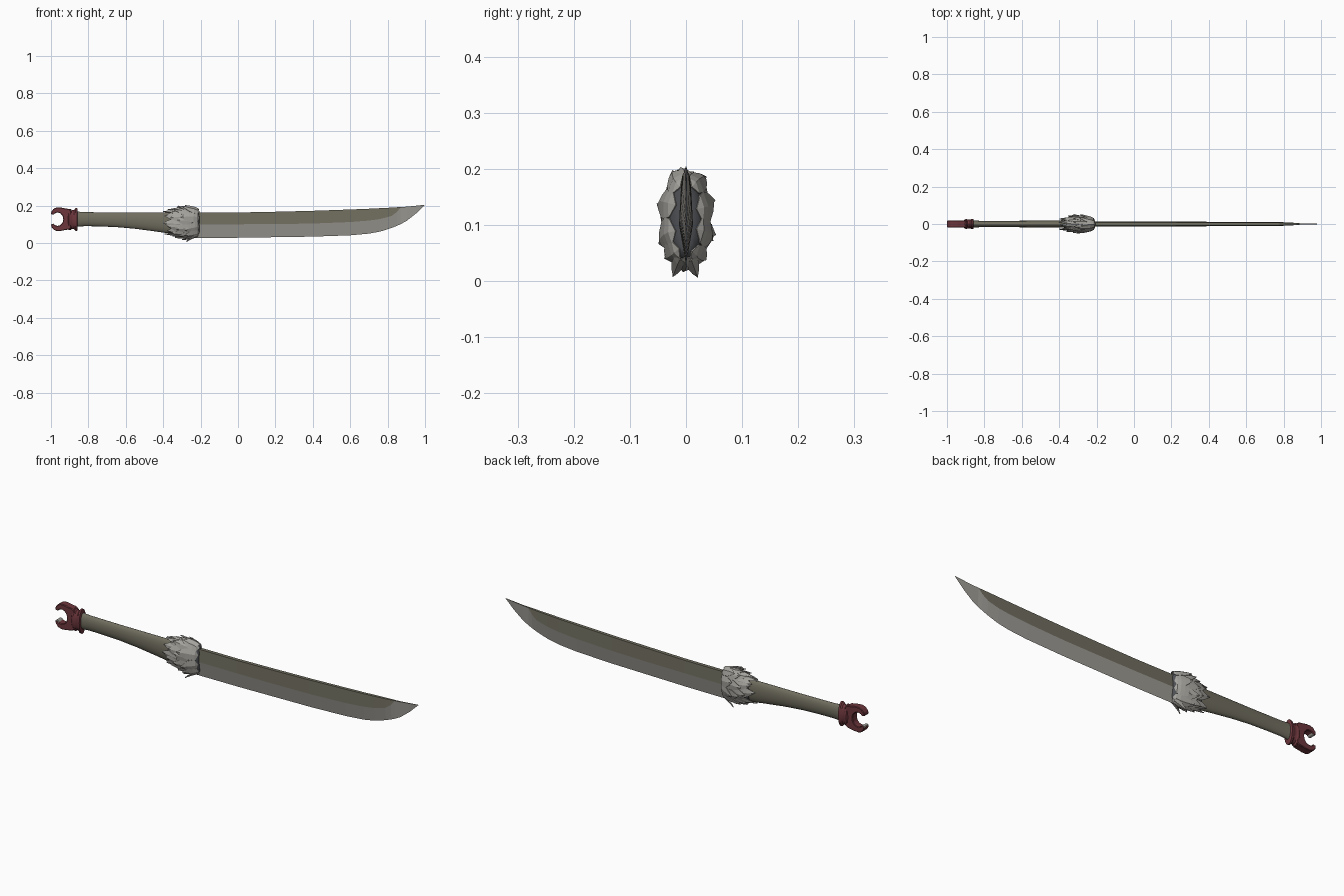
import bpy, bmesh, math, random

if "Cube" in bpy.data.objects:
    bpy.data.objects.remove(bpy.data.objects["Cube"])
random.seed(4)


def mat(name, col):
    m = bpy.data.materials.new(name)
    m.diffuse_color = (*col, 1)
    m.use_nodes = True
    m.node_tree.nodes["Principled BSDF"].inputs["Base Color"].default_value = m.diffuse_color
    return m


STEEL = mat("pale steel", (0.33, 0.32, 0.29))
OLIVE = mat("dark olive", (0.165, 0.157, 0.115))
RED = mat("dark red", (0.15, 0.037, 0.045))
FUR = mat("grey fur", (0.38, 0.37, 0.34))
UNDER = mat("slate underfur", (0.075, 0.08, 0.088))


def finish(bm, name, mats, smooth=None):
    bmesh.ops.recalc_face_normals(bm, faces=bm.faces)
    me = bpy.data.meshes.new(name)
    bm.to_mesh(me)
    bm.free()
    ob = bpy.data.objects.new(name, me)
    bpy.context.collection.objects.link(ob)
    for m in mats:
        me.materials.append(m)
    if smooth:
        bpy.ops.object.select_all(action='DESELECT')
        bpy.context.view_layer.objects.active = ob
        ob.select_set(True)
        bpy.ops.object.shade_smooth_by_angle(angle=math.radians(smooth))
    return ob


def loft(name, stations, material, n=24, smooth=40):
    """Elliptical rings along x: (x, centre z, half height, half depth)."""
    bm = bmesh.new()
    rings = []
    for x, zc, hz, hy in stations:
        rings.append([bm.verts.new((x, hy * math.sin(2 * math.pi * i / n),
                                    zc + hz * math.cos(2 * math.pi * i / n))) for i in range(n)])
    for a, b in zip(rings, rings[1:]):
        for i in range(n):
            bm.faces.new((a[i], a[(i + 1) % n], b[(i + 1) % n], b[i]))
    bm.faces.new(rings[0])
    bm.faces.new(rings[-1])
    return finish(bm, name, [material], smooth)


# blade: x, spine z, ridge z, edge z, spine half depth, ridge half depth
blade = [(-0.26, .163, .100, .027, .009, .0125), (0.0, .163, .100, .028, .009, .0125),
         (0.2, .167, .101, .031, .009, .0125), (0.4, .172, .104, .034, .0085, .012),
         (0.6, .179, .112, .041, .008, .012), (0.7, .183, .120, .050, .0075, .011),
         (0.76, .186, .128, .061, .007, .010), (0.82, .189, .144, .080, .006, .009),
         (0.85, .191, .166, .092, .005, .007), (0.87, .192, .191, .101, .004, .0045),
         (0.90, .194, .193, .117, .003, .0035), (0.95, .199, .198, .156, .002, .0025),
         (0.998, .204, .2035, .202, .0005, .0006)]
bm = bmesh.new()
rings = [[bm.verts.new(p) for p in ((x, -s, t), (x, -r, m), (x, 0, e), (x, r, m), (x, s, t))]
         for x, t, m, e, s, r in blade]
for a, b in zip(rings, rings[1:]):
    for i in range(5):
        f = bm.faces.new((a[i], a[(i + 1) % 5], b[(i + 1) % 5], b[i]))
        f.material_index = 1 if i in (0, 3, 4) else 0
bm.faces.new(rings[0])
bm.faces.new(rings[-1])
finish(bm, "blade", [STEEL, OLIVE])

# grip
loft("grip", [(x, (t + b) / 2, (t - b) / 2, d) for x, t, b, d in (
    (-0.885, .172, .082, .020), (-0.86, .168, .087, .019), (-0.82, .165, .090, .017),
    (-0.75, .164, .089, .017), (-0.65, .163, .085, .017), (-0.55, .163, .076, .018),
    (-0.45, .163, .063, .019), (-0.38, .163, .053, .020), (-0.28, .163, .048, .021))], OLIVE)

# pommel collar with two flared rims
loft("pommel_collar", [(x, .125, hz, hy) for x, hz, hy in (
    (-0.910, .045, .018), (-0.904, .056, .025), (-0.895, .057, .026), (-0.889, .050, .023),
    (-0.876, .051, .023), (-0.869, .061, .027), (-0.860, .062, .027), (-0.857, .048, .022))], RED, smooth=30)

# pommel claw: mirrored half outline extruded through y
outer = [(-.892, .044), (-.905, .055), (-.925, .058), (-.945, .062), (-.968, .063), (-.985, .057), (-.997, .042)]
inner = [(-1.0, .027), (-.986, .023), (-.979, .031), (-.966, .036), (-.950, .032), (-.938, .019)]
half = outer + inner
outline = half + [(-.934, 0)] + [(x, -z) for x, z in reversed(half)]
bm = bmesh.new()
front = [bm.verts.new((x, -.019, z + .127)) for x, z in outline]
back = [bm.verts.new((x, .019, z + .127)) for x, z in outline]
bm.faces.new(front)
bm.faces.new(back)
n = len(outline)
for i in range(n):
    j = (i + 1) % n
    f = bm.faces.new((front[i], front[j], back[j], back[i]))
    mx = (outline[i][0] + outline[j][0]) / 2
    mz = abs(outline[i][1] + outline[j][1]) / 2
    f.material_index = 1 if mx < -.975 and mz < .03 else 0
claw = finish(bm, "pommel_claw", [RED, STEEL])
bev = claw.modifiers.new("bevel", 'BEVEL')
bev.width = .003
bev.segments = 1

# fur guard core: x, half height, half depth
core = [(-0.207, .062, .013), (-0.215, .072, .028), (-0.235, .078, .036), (-0.275, .079, .039),
        (-0.32, .073, .036), (-0.36, .060, .028), (-0.40, .048, .018)]
ZC = .110
loft("guard_core", [(x, ZC, hz * .96, hy * .94) for x, hz, hy in core[:-1]], UNDER)


def size_at(x):
    for (x0, h0, d0), (x1, h1, d1) in zip(core, core[1:]):
        if x >= x1:
            t = max(0, (x0 - x) / (x0 - x1))
            return h0 + t * (h1 - h0), d0 + t * (d1 - d0)
    return core[-1][1:]


def tuft(bm, x0, ang, length, width, lift, skew):
    """One pointed overlapping lock sweeping back along -x."""
    rows = []
    for s, w in ((0, .8), (.1, 1), (.3, 1.08), (.55, .92), (.8, .5), (1, .05)):
        row = []
        for u in (-1, 0, 1):
            x = x0 - length * s - (0.006 * abs(u) if s == 0 else 0)
            hz, hy = size_at(x)
            a = ang + u * w * width + skew * s * s
            out = .002 + lift * s ** 1.6 + (.003 if u == 0 else 0)
            row.append(bm.verts.new((x, (hy + out) * math.sin(a), ZC + (hz + out) * math.cos(a))))
        rows.append(row)
    for a, b in zip(rows, rows[1:]):
        for i in range(2):
            bm.faces.new((a[i], a[i + 1], b[i + 1], b[i]))


# fur locks in four overlapping rows
bm = bmesh.new()
for x0, count, length, lift, off in ((-.208, 10, .095, .014, 0), (-.245, 11, .090, .013, .5),
                                     (-.280, 10, .090, .011, 0), (-.310, 9, .085, .009, .5)):
    for k in range(count):
        a = 2 * math.pi * (k + off) / count + random.uniform(-.08, .08)
        tuft(bm, x0, a, length * random.uniform(.75, 1.1), math.pi / count * 1.08,
             lift * random.uniform(.6, 1.2), random.uniform(-.2, .2))
# stray locks under the guard
for a in (math.pi + .35, math.pi - .3):
    tuft(bm, -.215, a, .06, .22, .026, 0)
fur = finish(bm, "guard_fur", [FUR])
sol = fur.modifiers.new("thickness", 'SOLIDIFY')
sol.thickness = .003
